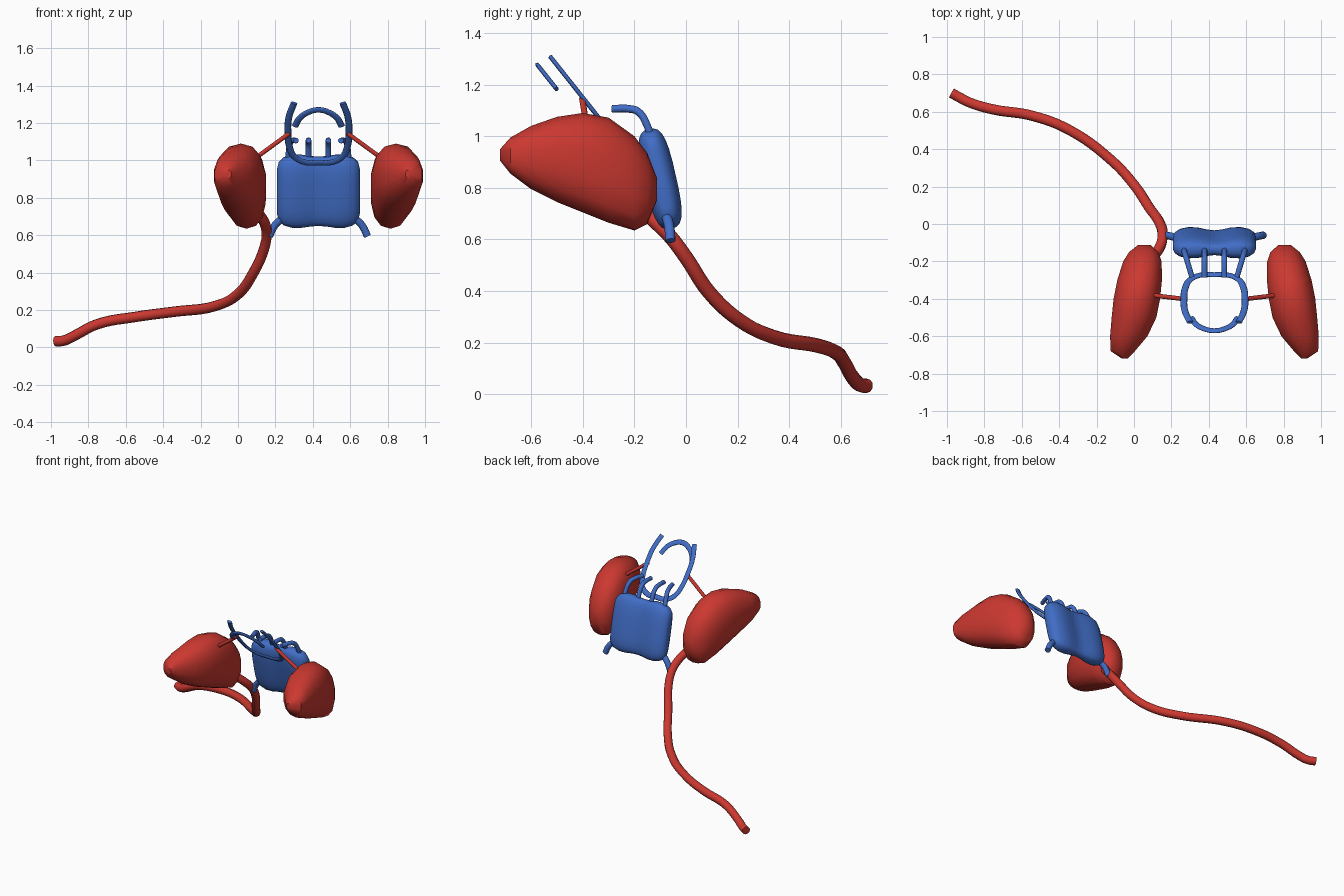
import bpy, bmesh
from math import sin, cos, pi, copysign
from mathutils import Vector, Matrix

old = bpy.data.objects.get("Cube")
if old:
    bpy.data.objects.remove(old)

MID = 0.43  # x of the symmetry plane of pack and bags


def material(name, color):
    m = bpy.data.materials.new(name)
    m.use_nodes = True
    m.diffuse_color = color
    m.node_tree.nodes["Principled BSDF"].inputs["Base Color"].default_value = color
    return m


RED = material("red", (0.60, 0.04, 0.03, 1))
BLUE = material("blue", (0.053, 0.155, 0.57, 1))


def flip(points):
    return [(2 * MID - p[0],) + tuple(p[1:]) for p in points]


def squircle(sides, power):
    """Unit rounded outline."""
    for i in range(sides):
        a = 2 * pi * (i + 0.5) / sides
        yield tuple(copysign(abs(f) ** power, f) for f in (cos(a), sin(a)))


def loft(name, rings, mat, smooth=40):
    """Skin a list of rings of points and close both ends."""
    bm = bmesh.new()
    loops = [[bm.verts.new(p) for p in ring] for ring in rings]
    n = len(loops[0])
    for a, b in zip(loops, loops[1:]):
        for i in range(n):
            j = (i + 1) % n
            bm.faces.new((a[i], a[j], b[j], b[i]))
    bm.faces.new(loops[0])
    bm.faces.new(loops[-1])
    bmesh.ops.recalc_face_normals(bm, faces=bm.faces)
    mesh = bpy.data.meshes.new(name)
    bm.to_mesh(mesh)
    bm.free()
    mesh.materials.append(mat)
    ob = bpy.data.objects.new(name, mesh)
    bpy.context.collection.objects.link(ob)
    select(ob)
    bpy.ops.object.shade_smooth_by_angle(angle=smooth * pi / 180)
    return ob


def select(ob):
    bpy.ops.object.select_all(action="DESELECT")
    ob.select_set(True)
    bpy.context.view_layer.objects.active = ob


def tube(name, points, radius, mat, matrix=None):
    """Smooth capped tube through the points."""
    cu = bpy.data.curves.new(name, "CURVE")
    cu.dimensions = "3D"
    cu.bevel_depth = radius
    cu.bevel_resolution = 3
    cu.resolution_u = 6
    cu.use_fill_caps = True
    sp = cu.splines.new("BEZIER")
    sp.bezier_points.add(len(points) - 1)
    for bp, p in zip(sp.bezier_points, points):
        bp.co = p
        bp.handle_left_type = bp.handle_right_type = "AUTO"
    cu.materials.append(mat)
    ob = bpy.data.objects.new(name, cu)
    bpy.context.collection.objects.link(ob)
    if matrix:
        ob.matrix_world = matrix
    select(ob)
    bpy.ops.object.convert(target="MESH")
    bpy.ops.object.shade_smooth_by_angle(angle=pi / 4)


# Side bags: rounded sections along y (y, x centre, half width, z low, z high)
BAG = [(-0.72, -0.05, 0.015, 0.905, 0.95), (-0.68, -0.06, 0.066, 0.855, 0.995),
       (-0.60, -0.028, 0.102, 0.795, 1.04), (-0.50, 0, 0.122, 0.745, 1.075),
       (-0.40, 0.015, 0.127, 0.705, 1.09), (-0.30, 0.03, 0.122, 0.665, 1.072),
       (-0.20, 0.045, 0.105, 0.635, 1.0), (-0.15, 0.052, 0.08, 0.66, 0.935),
       (-0.113, 0.055, 0.035, 0.75, 0.84)]
bag = [[(cx + r * u, y, (lo + hi) / 2 + (hi - lo) / 2 * v)
        for u, v in squircle(14, 0.85)] for y, cx, r, lo, hi in BAG]
loft("right_bag", bag, RED)
loft("left_bag", [flip(r) for r in bag], RED)

# Back pad: tilted sections along x with a soft groove in the middle
PAD_HALF = [(0.221, 0.125, 0.018), (0.212, 0.16, 0.036), (0.185, 0.185, 0.053),
            (0.14, 0.198, 0.062), (0.09, 0.198, 0.06), (0.04, 0.191, 0.048)]
pad = PAD_HALF + [(0, 0.189, 0.043)] + [(-x, h, t) for x, h, t in reversed(PAD_HALF)]
up = Vector((0, -0.22, 0.975))
out = Vector((0, 0.975, 0.22))
loft("back_pad", [[Vector((MID - x, -0.1, 0.835)) + out * t * u + up * h * v
                   for u, v in squircle(24, 0.65)] for x, h, t in pad], BLUE, 60)

# Tilted collar: open lower loop and separate upper arc, both flat bands
lower = [(-0.13, 0.42, 0), (-0.158, 0.32, 0), (-0.163, 0.22, 0), (-0.155, 0.12, 0),
         (-0.128, 0.05, 0), (-0.07, 0.012, 0)]
upper = [(-0.125, 0.26, 0), (-0.10, 0.315, 0), (-0.055, 0.355, 0)]


def mirrored(half, top):
    return half + [(0, top, 0)] + [(-x, y, z) for x, y, z in reversed(half)]


for name, pts, y in (("collar_loop", mirrored(lower, 0.01), -0.265),
                     ("collar_arc", mirrored(upper, 0.372), -0.34)):
    frame = Matrix(((1, 0, 0, MID), (0, -0.62, 0.78, y),
                    (0, 0.78, 0.62, 0.98), (0, 0, 0, 1)))
    tube(name, pts, 0.018, BLUE, frame @ Matrix.Diagonal((1, 1, 0.5, 1)))

# Parts repeated on both sides
hook = [(-0.13, 0.97), (-0.15, 1.04), (-0.185, 1.095), (-0.22, 1.106), (-0.285, 1.106)]
outer = [(0.27 + 0.3 * max(0, -0.15 - y), y, z) for y, z in hook]
inner = [(0.377, y, z) for y, z in hook]
strap = [(0.27, -0.08, 0.72), (0.235, -0.075, 0.69), (0.195, -0.065, 0.65), (0.168, -0.06, 0.595)]
rod = [(0.09, -0.38, 1.01), (0.275, -0.402, 1.145)]
for name, pts, r, mat in (("outer_hook", outer, 0.015, BLUE), ("inner_hook", inner, 0.015, BLUE),
                          ("lower_strap", strap, 0.02, BLUE), ("bag_rod", rod, 0.012, RED)):
    tube("right_" + name, pts, r, mat)
    tube("left_" + name, flip(pts), r, mat)

# Long trailing hose from the right bag to the ground
tube("hose", [(0.10, -0.18, 0.73), (0.14, -0.12, 0.67), (0.153, -0.06, 0.61),
              (0.14, 0, 0.53), (0.08, 0.09, 0.395), (0, 0.21, 0.285),
              (-0.12, 0.34, 0.222), (-0.35, 0.505, 0.19), (-0.55, 0.58, 0.163),
              (-0.75, 0.612, 0.125), (-0.88, 0.65, 0.06), (-0.93, 0.675, 0.037),
              (-0.975, 0.70, 0.033)], 0.028, RED)
